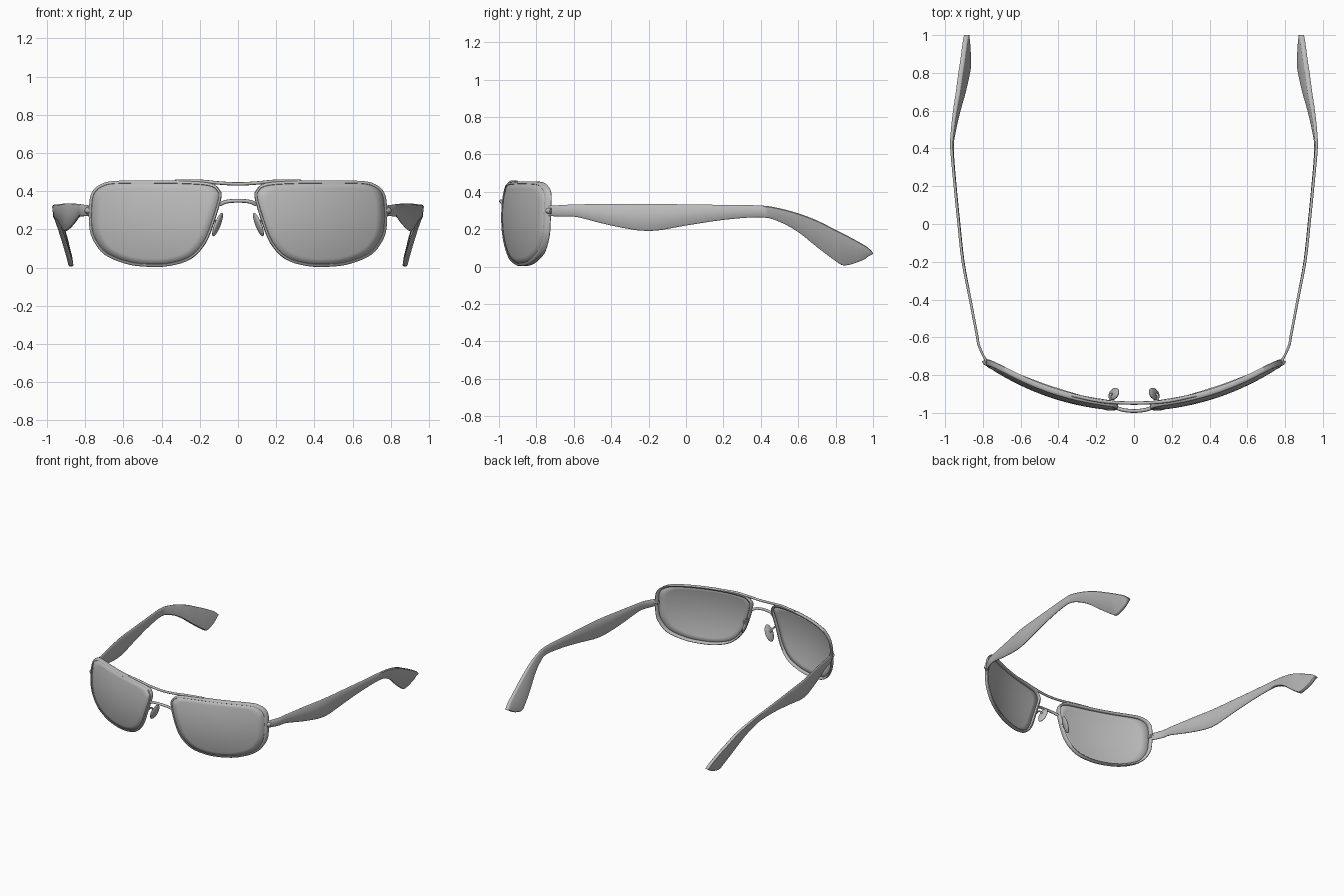
import bpy, bmesh, math
from mathutils import Vector

cube = bpy.data.objects.get("Cube")
if cube:
    bpy.data.objects.remove(cube, do_unlink=True)

grey = bpy.data.materials.new("plain grey")
grey.use_nodes = True
grey.diffuse_color = (0.5, 0.5, 0.5, 1)
grey.node_tree.nodes["Principled BSDF"].inputs["Base Color"].default_value = (0.5, 0.5, 0.5, 1)


def spline(points, steps, closed=False):
    """Smooth curve through points of any dimension."""
    pts = [Vector(p) for p in points]
    n = len(pts)
    pick = (lambda i: pts[i % n]) if closed else (lambda i: pts[max(0, min(n - 1, i))])
    out = []
    for i in range(n if closed else n - 1):
        a, b, c, d = (pick(i + k) for k in (-1, 0, 1, 2))
        for s in range(steps):
            t = s / steps
            out.append(0.5 * (2 * b + (c - a) * t + (2 * a - 5 * b + 4 * c - d) * t * t
                              + (3 * b - a - 3 * c + d) * t ** 3))
    if not closed:
        out.append(pts[-1])
    return out


def loft(name, rings, closed=False, caps=True, mirror=True, angle=35):
    """Join successive rings of points into a skin."""
    bm = bmesh.new()
    vs = [[bm.verts.new(p) for p in r] for r in rings]
    m = len(vs[0])
    for i in range(len(vs) if closed else len(vs) - 1):
        a, b = vs[i], vs[(i + 1) % len(vs)]
        for j in range(m):
            k = (j + 1) % m
            bm.faces.new((a[j], a[k], b[k], b[j]))
    if not closed and caps:
        bm.faces.new(vs[0])
        bm.faces.new(vs[-1])
    return finish(name, bm, mirror, angle)


def finish(name, bm, mirror=True, angle=35):
    bmesh.ops.recalc_face_normals(bm, faces=bm.faces)
    mesh = bpy.data.meshes.new(name)
    bm.to_mesh(mesh)
    bm.free()
    mesh.materials.append(grey)
    ob = bpy.data.objects.new(name, mesh)
    bpy.context.collection.objects.link(ob)
    bpy.ops.object.select_all(action='DESELECT')
    ob.select_set(True)
    bpy.context.view_layer.objects.active = ob
    bpy.ops.object.shade_smooth_by_angle(angle=math.radians(angle))
    if mirror:
        ob.modifiers.new("Mirror", 'MIRROR').use_mirror_merge = False
    return ob


def wire(name, points, radius, mirror=True, sides=8):
    """Round wire along a smooth path."""
    path = spline(points, 6)
    rings = []
    for i, p in enumerate(path):
        t = (path[min(i + 1, len(path) - 1)] - path[max(i - 1, 0)]).normalized()
        u = t.cross(Vector((0, 0, 1))).normalized()
        v = t.cross(u)
        rings.append([p + radius * (u * math.cos(a) + v * math.sin(a))
                      for a in (2 * math.pi * k / sides for k in range(sides))])
    return loft(name, rings, mirror=mirror, angle=60)


# Wrapped front surface shared by lenses and rims
R = 1.39
def front_y(x, z):
    return -0.988 + R - math.sqrt(R * R - x * x) + 0.6 * (z - 0.24) ** 2


outline = spline([(0.086, 0.37), (0.098, 0.41), (0.13, 0.437), (0.21, 0.45), (0.4, 0.456),
                  (0.64, 0.454), (0.72, 0.436), (0.765, 0.395), (0.78, 0.33), (0.78, 0.22),
                  (0.76, 0.145), (0.7, 0.068), (0.59, 0.02), (0.48, 0.004), (0.36, 0.008),
                  (0.245, 0.045), (0.167, 0.13), (0.12, 0.25)], 4, closed=True)
count = len(outline)


def inset(i, d):
    """Outline point moved inward by d."""
    t = (outline[(i + 1) % count] - outline[i - 1]).normalized()
    return outline[i] + d * Vector((t.y, -t.x))


# Rims: small bevelled section swept round each lens
section = [(0.004, -0.006), (0.013, -0.006), (0.017, 0.0), (0.017, 0.022),
           (0.013, 0.027), (0.004, 0.027), (0, 0.022), (0, 0.0)]
rim = []
for i in range(count):
    ring = []
    for d, depth in section:
        p = inset(i, d)
        ring.append((p.x, front_y(p.x, p.y) + depth, p.y))
    rim.append(ring)
loft("rims", rim, closed=True, angle=50)

# Lenses: concentric rings wrapped on the front surface
centre = Vector((0.44, 0.24))
rings = []
for s in (1, 0.85, 0.7, 0.55, 0.4, 0.25, 0.1):
    ring = []
    for i in range(count):
        p = centre.lerp(inset(i, 0.01), s)
        ring.append((p.x, front_y(p.x, p.y) + 0.002, p.y))
    rings.append(ring)
bm = bmesh.new()
vs = [[bm.verts.new(p) for p in r] for r in rings]
for a, b in zip(vs, vs[1:]):
    for j in range(count):
        k = (j + 1) % count
        bm.faces.new((a[j], a[k], b[k], b[j]))
bm.faces.new(vs[-1])
lens = finish("lenses", bm)
shell = lens.modifiers.new("Thickness", 'SOLIDIFY')
shell.thickness = 0.01
shell.offset = 0

# Temples: y, outer x, top z, bottom z, inward lean of lower edge, thickness
rows = [(-0.735, 0.785, 0.325, 0.27, 0, 0.014), (-0.65, 0.826, 0.33, 0.268, 0, 0.014),
        (-0.58, 0.84, 0.333, 0.265, 0, 0.014), (-0.4, 0.874, 0.335, 0.22, 0, 0.014),
        (-0.2, 0.913, 0.335, 0.19, 0.002, 0.014), (0, 0.935, 0.333, 0.22, 0.002, 0.014),
        (0.2, 0.955, 0.33, 0.25, 0.002, 0.014), (0.4, 0.973, 0.327, 0.264, 0.004, 0.015),
        (0.5, 0.969, 0.312, 0.24, 0.01, 0.018), (0.6, 0.958, 0.285, 0.185, 0.018, 0.022),
        (0.7, 0.943, 0.247, 0.105, 0.028, 0.025), (0.8, 0.93, 0.197, 0.03, 0.036, 0.026),
        (0.85, 0.922, 0.172, 0.006, 0.034, 0.026), (0.94, 0.91, 0.123, 0.032, 0.018, 0.026),
        (0.975, 0.905, 0.1, 0.055, 0.01, 0.026), (1.0, 0.9, 0.075, 0.068, 0.002, 0.026)]
temple = []
for y, x, top, bot, lean, th in spline(rows, 3):
    b = min(0.005, (top - bot) / 4)
    temple.append([(x - b, y, top), (x, y, top - b), (x - lean, y, bot + b), (x - lean - b, y, bot),
                   (x - lean - th + b, y, bot), (x - lean - th, y, bot + b),
                   (x - th, y, top - b), (x - th + b, y, top)])
loft("temples", temple, angle=50)

# Hinge lugs joining rims to temples
wire("hinge_lugs", [(0.76, -0.738, 0.298), (0.78, -0.735, 0.298), (0.792, -0.72, 0.298)], 0.016)

# Brow bar and nose bridge
half_bar = [(0.33, -0.906, 0.452), (0.2, -0.934, 0.452), (0.1, -0.945, 0.443)]
half_bridge = [(0.095, -0.972, 0.33), (0.06, -0.984, 0.345)]
for name, half, mid, r in (("brow_bar", half_bar, (0, -0.948, 0.438), 0.009),
                           ("nose_bridge", half_bridge, (0, -0.99, 0.35), 0.01)):
    wire(name, [(-x, y, z) for x, y, z in half] + [mid] + half[::-1], r, mirror=False)

# Nose pads and the wires that hold them
bpy.ops.mesh.primitive_uv_sphere_add(segments=20, ring_count=12, location=(0.107, -0.9, 0.225),
                                     rotation=(math.radians(-8), math.radians(-20), math.radians(20)))
pad = bpy.context.object
pad.name = "nose_pads"
pad.scale = (0.013, 0.034, 0.066)
bpy.ops.object.transform_apply(location=True, rotation=True, scale=True)
pad.data.materials.append(grey)
bpy.ops.object.shade_smooth_by_angle(angle=math.radians(60))
pad.modifiers.new("Mirror", 'MIRROR').use_mirror_merge = False
wire("pad_wires", [(0.122, -0.955, 0.26), (0.127, -0.93, 0.262), (0.125, -0.905, 0.25),
                   (0.11, -0.9, 0.23)], 0.006)
